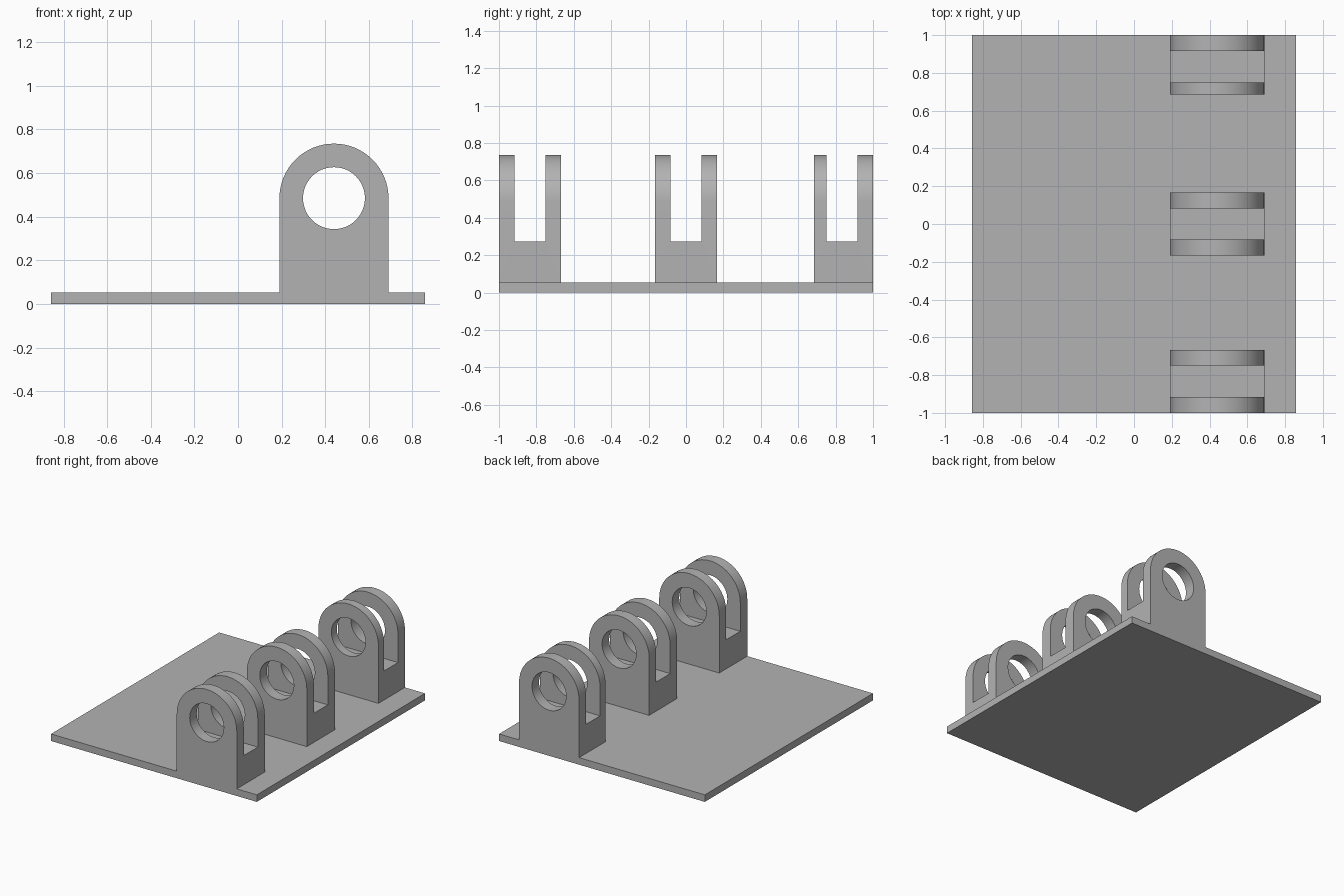
import bpy, bmesh, math
from mathutils import Matrix, Vector

old = bpy.data.objects.get("Cube")
if old:
    bpy.data.objects.remove(old, do_unlink=True)

PLATE_TOP = 0.053
AXIS_X, AXIS_Z = 0.44, 0.485
LUG_R, HOLE_R = 0.25, 0.142
SLOT_FLOOR = 0.272

grey = bpy.data.materials.new("plain grey")
grey.use_nodes = True
grey.diffuse_color = (0.45, 0.45, 0.45, 1)
grey.node_tree.nodes["Principled BSDF"].inputs["Base Color"].default_value = grey.diffuse_color


def make_object(name, bm):
    bmesh.ops.recalc_face_normals(bm, faces=bm.faces[:])
    mesh = bpy.data.meshes.new(name)
    bm.to_mesh(mesh)
    bm.free()
    mesh.materials.append(grey)
    obj = bpy.data.objects.new(name, mesh)
    bpy.context.collection.objects.link(obj)
    return obj


def box(name, lo, hi):
    lo, hi = Vector(lo), Vector(hi)
    bm = bmesh.new()
    bmesh.ops.create_cube(bm, size=1, matrix=Matrix.Translation((lo + hi) / 2)
                          @ Matrix.Diagonal((*(hi - lo), 1)))
    return make_object(name, bm)


def prism(name, profile, y0, y1):
    """Extrude an x-z outline from y0 to y1."""
    bm = bmesh.new()
    face = bm.faces.new([bm.verts.new((x, y0, z)) for x, z in profile])
    new = bmesh.ops.extrude_face_region(bm, geom=[face])["geom"]
    bmesh.ops.translate(bm, vec=(0, y1 - y0, 0),
                        verts=[v for v in new if isinstance(v, bmesh.types.BMVert)])
    return make_object(name, bm)


def arc(radius, sweep, steps):
    return [(AXIS_X + radius * math.cos(sweep * i / steps),
             AXIS_Z + radius * math.sin(sweep * i / steps)) for i in range(steps + 1)]


def cut(obj, cutter):
    """Subtract the cutter, bake the result and discard the cutter."""
    mod = obj.modifiers.new("cut", "BOOLEAN")
    mod.operation, mod.solver, mod.object = "DIFFERENCE", "EXACT", cutter
    bpy.context.view_layer.update()
    graph = bpy.context.evaluated_depsgraph_get()
    baked = bpy.data.meshes.new_from_object(obj.evaluated_get(graph))
    obj.modifiers.clear()
    obj.data = baked
    bpy.data.objects.remove(cutter, do_unlink=True)


# Base plate
box("base_plate", (-0.857, -1, 0), (0.857, 1, PLATE_TOP))

# Forked hinge lugs: outer start, slot start, slot end, outer end along y
lugs = {
    "front_lug": (-1, -0.917, -0.75, -0.667),
    "middle_lug": (-0.167, -0.083, 0.083, 0.167),
    "back_lug": (0.685, 0.75, 0.917, 1),
}
left, right = AXIS_X - LUG_R, AXIS_X + LUG_R
outline = [(left, PLATE_TOP), (right, PLATE_TOP)] + arc(LUG_R, math.pi, 32)
hole = arc(HOLE_R, math.tau, 48)[:-1]

for name, (y0, slot0, slot1, y1) in lugs.items():
    lug = prism(name, outline, y0, y1)
    cut(lug, box("slot_cutter", (left - 0.1, slot0, SLOT_FLOOR), (right + 0.1, slot1, 1)))
    cut(lug, prism("hole_cutter", hole, y0 - 0.1, y1 + 0.1))
    # Smooth the round surfaces, keep the edges sharp
    bpy.ops.object.select_all(action="DESELECT")
    lug.select_set(True)
    bpy.context.view_layer.objects.active = lug
    bpy.ops.object.shade_smooth_by_angle(angle=math.radians(30))
